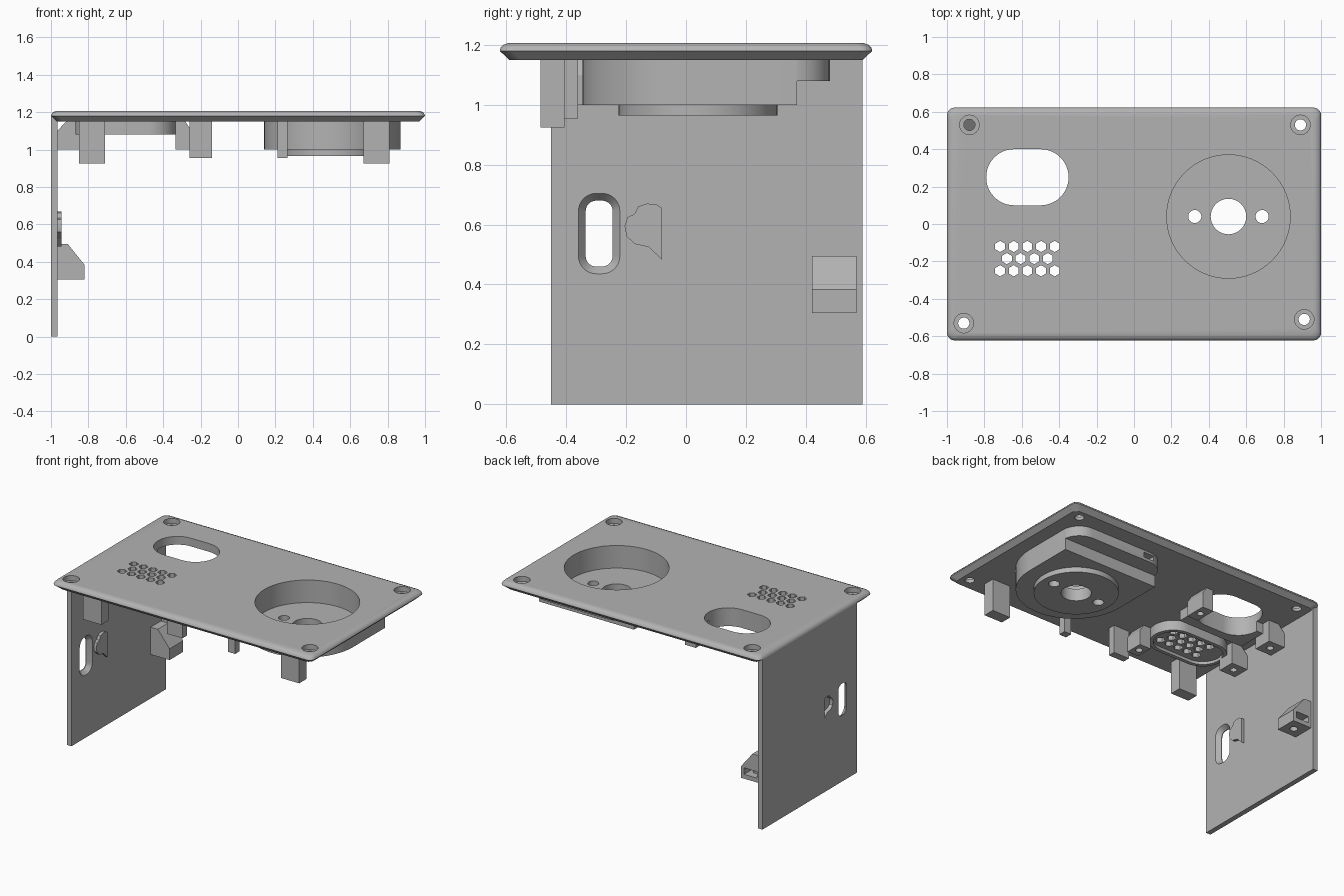
import bpy, bmesh, math
from mathutils import Vector

if "Cube" in bpy.data.objects:
    bpy.data.objects.remove(bpy.data.objects["Cube"])

grey = bpy.data.materials.new("plain grey")
grey.use_nodes = True
COLOUR = (0.45, 0.45, 0.45, 1)
grey.diffuse_color = COLOUR
grey.node_tree.nodes["Principled BSDF"].inputs["Base Color"].default_value = COLOUR


# Outline helpers
def rounded(cx, cy, w, h, r, n=8):
    """Rounded rectangle, half sizes w and h."""
    pts = []
    for k, (sx, sy) in enumerate([(1, 1), (-1, 1), (-1, -1), (1, -1)]):
        for i in range(n + 1):
            a = math.pi / 2 * (k + i / n)
            pts.append((cx + sx * (w - r) + r * math.cos(a), cy + sy * (h - r) + r * math.sin(a)))
    return pts


def stadium(cx, cy, w, h):
    return rounded(cx, cy, w, h, min(w, h) - 0.001, 12)


def circle(cx, cy, r, n=32, turn=0):
    return [(cx + r * math.cos(turn + math.tau * i / n), cy + r * math.sin(turn + math.tau * i / n))
            for i in range(n)]


def rect(x0, x1, y0, y1):
    return [(x0, y0), (x1, y0), (x1, y1), (x0, y1)]


# Solid helpers
PLACE = {"z": lambda a, b, h: (a, b, h), "x": lambda a, b, h: (h, a, b), "y": lambda a, b, h: (a, h, b)}


def loft(name, sections, axis="z"):
    """Skin matching outlines given as (height, points)."""
    bm = bmesh.new()
    rings = [[bm.verts.new(PLACE[axis](a, b, h)) for a, b in pts] for h, pts in sections]
    n = len(rings[0])
    bm.faces.new(rings[0])
    bm.faces.new(rings[-1])
    for lo, hi in zip(rings, rings[1:]):
        for i in range(n):
            j = (i + 1) % n
            bm.faces.new((lo[i], lo[j], hi[j], hi[i]))
    bmesh.ops.recalc_face_normals(bm, faces=bm.faces)
    mesh = bpy.data.meshes.new(name)
    bm.to_mesh(mesh)
    bm.free()
    mesh.materials.append(grey)
    obj = bpy.data.objects.new(name, mesh)
    bpy.context.collection.objects.link(obj)
    return obj


def prism(name, pts, lo, hi, axis="z"):
    return loft(name, [(lo, pts), (hi, pts)], axis)


def cut(obj, cutters):
    """Subtract each cutter, bake the result and remove the cutters."""
    for c in cutters:
        c.hide_render = True
        mod = obj.modifiers.new("cut", "BOOLEAN")
        mod.operation, mod.solver, mod.object = "DIFFERENCE", "EXACT", c
    deps = bpy.context.evaluated_depsgraph_get()
    deps.update()
    mesh = bpy.data.meshes.new_from_object(obj.evaluated_get(deps))
    obj.modifiers.clear()
    obj.data = mesh
    for c in cutters:
        bpy.data.objects.remove(c)


def hole(pts, lo, hi, axis="z"):
    return prism("cutter", pts, lo, hi, axis)


DISH = (0.505, 0.04)
BASE, TOP = 1.15, 1.207
FLOOR = 1.05


def dish_cutter():
    return hole(circle(*DISH, 0.33, 64), FLOOR, 1.3)


def window_cutter():
    return hole(stadium(-0.57, 0.25, 0.22, 0.15), 1.0, 1.3)


def grille_cutters():
    rows = [(-0.12, 5), (-0.185, 4), (-0.25, 5)]
    return [hole(circle(-0.57 + (i - (n - 1) / 2) * 0.073, y, 0.03, 6, math.pi / 6), 1.0, 1.3)
            for y, n in rows for i in range(n)]


# Top plate with softened upper edge and chamfered underside
levels = [(BASE, 0.032), (1.18, 0), (1.19, 0.003), (1.2, 0.012), (TOP, 0.03)]
plate = loft("top_plate", [(z, rounded(0, 0, 1 - d, 0.622 - d, 0.04)) for z, d in levels])
screws = [(-0.88, 0.53), (0.89, 0.53), (-0.91, -0.53), (0.91, -0.51)]
cutters = [dish_cutter(), window_cutter()] + grille_cutters()
for x, y in screws:
    cutters += [hole(circle(x, y, 0.03), 1.0, 1.3), hole(circle(x, y, 0.052), 1.172, 1.3)]
cut(plate, cutters)

# Dish housing: round front, square back, and a higher shelf behind
front_arc = [(DISH[0] + 0.365 * math.cos(a), 0.02 + 0.365 * math.sin(a))
             for a in [math.pi * (1 + i / 32) for i in range(33)]]
housing = prism("dish_housing", front_arc + [(0.87, 0.37), (0.14, 0.37)], 1.0, 1.16)
shelf = prism("housing_shelf", rounded(DISH[0], 0.28, 0.365, 0.2, 0.13), 1.08, 1.16)
boss = prism("dish_boss", circle(*DISH, 0.265, 64), 0.965, 1.01)


def spindle_holes():
    return [hole(circle(x, DISH[1], r), 0.9, 1.3) for x, r in [(DISH[0], 0.095), (0.325, 0.035), (0.685, 0.035)]]


cut(housing, [dish_cutter()] + spindle_holes())
cut(shelf, [dish_cutter(), hole(rect(0.24, 0.32, 0.42, 0.6), 1.1, 1.135)])
cut(boss, spindle_holes())

# Grille backing with a raised rim
backing = prism("grille_backing", stadium(-0.6, -0.19, 0.27, 0.15), 1.08, 1.155)
cut(backing, [hole(stadium(-0.6, -0.19, 0.245, 0.125), 1.0, 1.1)] + grille_cutters())

# Window surround on the front side only
surround = prism("window_surround", rect(-0.84, -0.34, 0.04, 0.25), 1.08, 1.155)
cut(surround, [window_cutter()])

# Screw brackets beside the grille and window, sloped on the outer side
for name, inner, outer, y0, y1 in [("grille_bracket_left", -0.335, -0.25, -0.36, -0.24),
                                   ("grille_bracket_right", -0.84, -0.965, -0.17, -0.05),
                                   ("window_bracket_left", -0.335, -0.25, 0.22, 0.37),
                                   ("window_bracket_right", -0.84, -0.965, 0.18, 0.31)]:
    slope = (inner - outer) * 0.4
    bracket = prism(name, [(inner, 1.155), (inner, 1.0), (outer, 1.0), (outer, 1.1),
                           (outer + slope, 1.155)], y0, y1, "y")
    cut(bracket, [hole(circle((inner + outer) / 2, (y0 + y1) / 2, 0.022), 0.9, 1.08)])

# Hanging posts along the front
for name, x0, x1, y0, y1, z in [("post_far_right", -0.85, -0.71, -0.485, -0.405, 0.925),
                                ("post_mid_right", -0.26, -0.14, -0.41, -0.36, 0.955),
                                ("post_mid_left", 0.21, 0.265, -0.41, -0.36, 0.955),
                                ("post_far_left", 0.67, 0.81, -0.485, -0.405, 0.925)]:
    prism(name, rect(x0, x1, y0, y1), z, 1.155)

# Side wall with a slot that flares towards the inside
wall = prism("side_wall", rect(-0.45, 0.59, 0, 1.18), -1, -0.965, "x")
slot = loft("cutter", [(x, rounded(-0.29, 0.57, 0.045 + d, 0.11 + d, 0.035 + d))
                       for x, d in [(-1.1, 0), (-0.995, 0), (-0.964, 0.025)]], "x")
keyhole = [(-0.08, 0.483), (-0.125, 0.525), (-0.17, 0.535), (-0.198, 0.56), (-0.205, 0.595),
           (-0.195, 0.625), (-0.172, 0.635), (-0.16, 0.66), (-0.13, 0.67), (-0.1, 0.668), (-0.08, 0.655)]
middle = Vector((-0.125, 0.6))
inset = [tuple(middle + (Vector(p) - middle) * 0.75) for p in keyhole]
cut(wall, [slot, hole(inset, -1.1, -0.975, "x")])
prism("key_boss", keyhole, -0.97, -0.945, "x")

# Wall clip with an open pocket and a screw hole
clip = prism("wall_clip", [(-0.97, 0.305), (-0.82, 0.305), (-0.82, 0.383), (-0.91, 0.495), (-0.97, 0.495)],
             0.42, 0.57, "y")
cut(clip, [hole(rect(-0.945, -0.845, 0.335, 0.38), 0.47, 0.7, "y"),
           hole(circle(-0.89, 0.49, 0.025), 0.2, 0.36)])

# Smooth curved walls, keep edges crisp
for obj in bpy.context.collection.objects:
    if obj.type == "MESH" and grey.name in obj.data.materials:
        bpy.ops.object.select_all(action="DESELECT")
        obj.select_set(True)
        bpy.context.view_layer.objects.active = obj
        bpy.ops.object.shade_smooth_by_angle(angle=math.radians(30))
